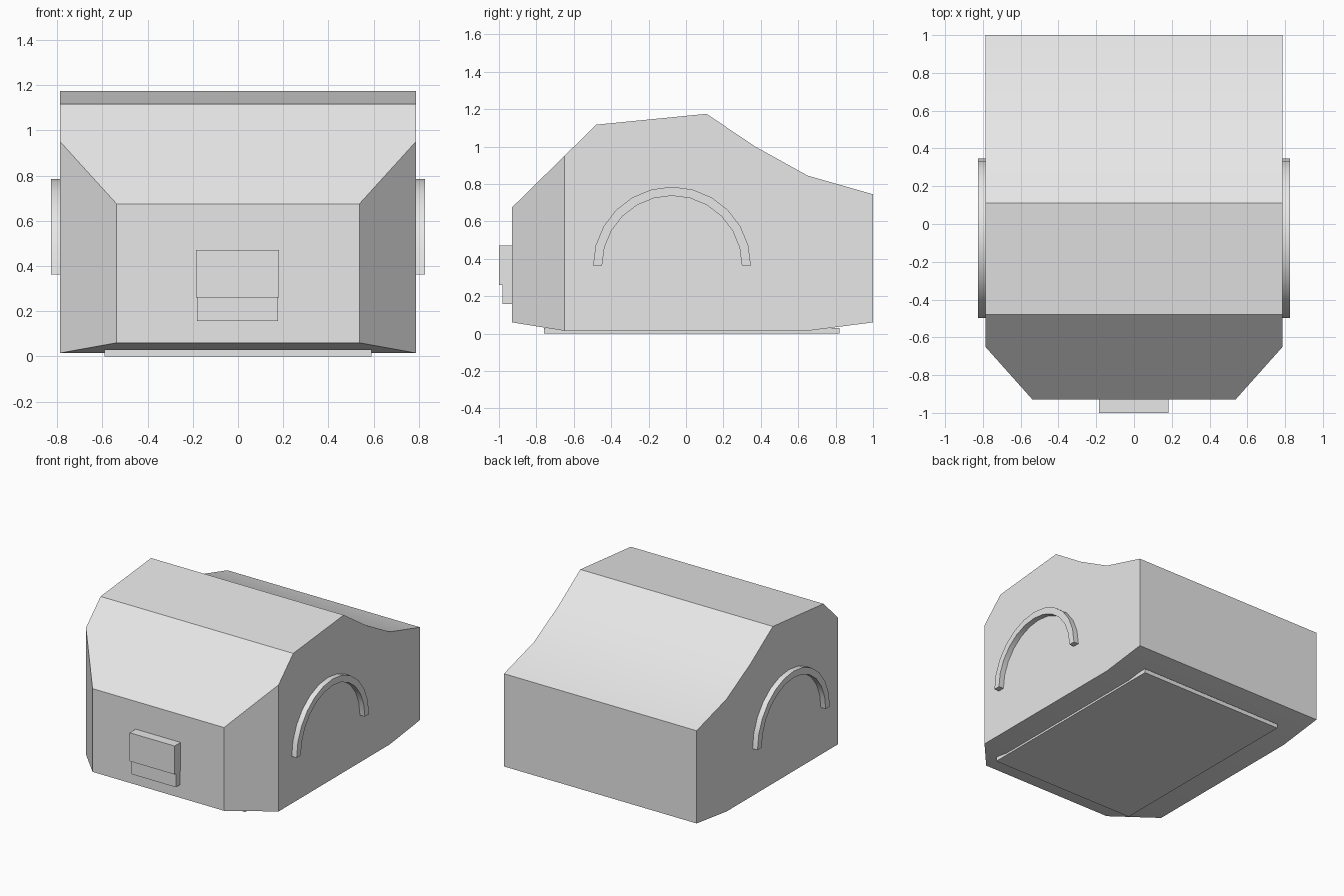
import bpy, bmesh, math
from mathutils import Vector

cube = bpy.data.objects.get("Cube")
if cube:
    bpy.data.objects.remove(cube, do_unlink=True)

grey = bpy.data.materials.new("light_grey")
grey.use_nodes = True
grey.diffuse_color = (0.8, 0.8, 0.8, 1)
grey.node_tree.nodes["Principled BSDF"].inputs["Base Color"].default_value = (0.8, 0.8, 0.8, 1)


def finish(bm, name):
    bmesh.ops.recalc_face_normals(bm, faces=bm.faces)
    mesh = bpy.data.meshes.new(name)
    bm.to_mesh(mesh)
    bm.free()
    mesh.materials.append(grey)
    obj = bpy.data.objects.new(name, mesh)
    bpy.context.collection.objects.link(obj)
    bpy.ops.object.select_all(action="DESELECT")
    obj.select_set(True)
    bpy.context.view_layer.objects.active = obj
    bpy.ops.object.shade_smooth_by_angle(angle=math.radians(30))
    return obj


def extrude_profile(points, x0, x1):
    """Sweep a closed side profile of (y, z) points from x0 to x1."""
    bm = bmesh.new()
    face = bm.faces.new([bm.verts.new((x0, y, z)) for y, z in points])
    swept = bmesh.ops.extrude_face_region(bm, geom=[face])["geom"]
    verts = [v for v in swept if isinstance(v, bmesh.types.BMVert)]
    bmesh.ops.translate(bm, verts=verts, vec=(x1 - x0, 0, 0))
    return bm


def box(name, x0, x1, y0, y1, z0, z1):
    return finish(extrude_profile([(y0, z0), (y1, z0), (y1, z1), (y0, z1)], x0, x1), name)


# Main shell: side profile with both front corners sliced off
HALF = 0.787
profile = [(-0.93, 0.06), (-0.65, 0.015), (0.65, 0.015), (1, 0.06), (1, 0.745),
           (0.65, 0.845), (0.37, 1.0), (0.11, 1.175), (-0.48, 1.117), (-0.93, 0.675)]
shell = extrude_profile(profile, -HALF, HALF)
for side in (-1, 1):
    cut = bmesh.ops.bisect_plane(
        shell, geom=shell.verts[:] + shell.edges[:] + shell.faces[:],
        plane_co=(side * HALF, -0.65, 0), plane_no=Vector((side * 0.28, -0.25, 0)).normalized(),
        clear_outer=True, dist=0.0001)
    rim = [e for e in cut["geom_cut"] if isinstance(e, bmesh.types.BMEdge)]
    bmesh.ops.edgeloop_fill(shell, edges=rim)
finish(shell, "body_shell")

# Raised base panel underneath
box("base_panel", -0.59, 0.59, -0.76, 0.82, 0, 0.03)

# Stepped front latch
box("latch_upper", -0.185, 0.182, -1, -0.92, 0.26, 0.47)
box("latch_lower", -0.182, 0.178, -0.98, -0.92, 0.157, 0.26)

# Arched trim on each side
angles = [math.pi * i / 12 for i in range(13)]


def arc(radius, steps):
    return [(-0.075 + radius * math.cos(a), 0.363 + radius * math.sin(a)) for a in steps]


arch = arc(0.422, angles) + arc(0.374, reversed(angles))
for name, side in (("left_arch", 1), ("right_arch", -1)):
    finish(extrude_profile(arch, side * 0.775, side * 0.827), name)
